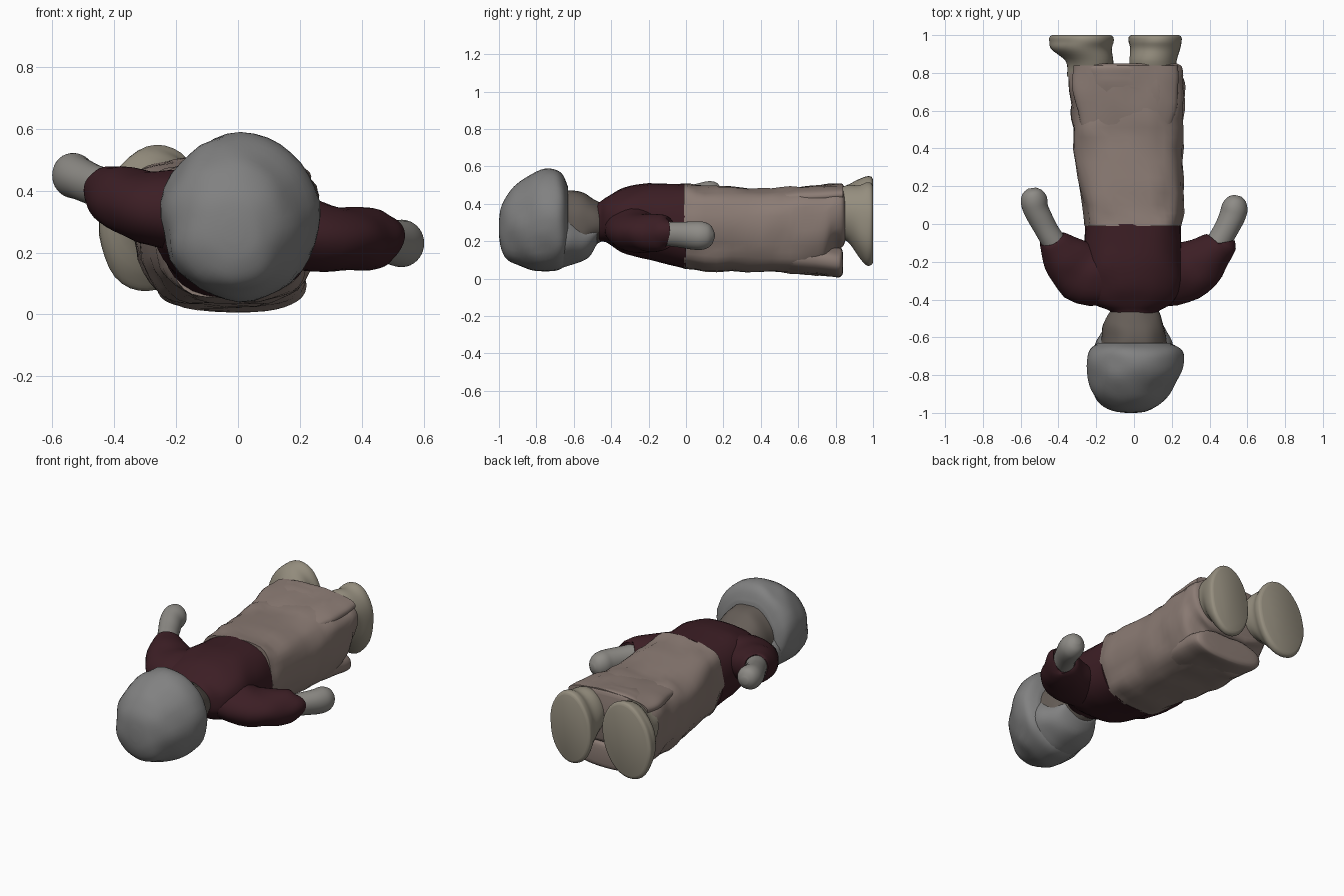
import bpy, bmesh
from math import cos, sin, pi, radians, copysign
from mathutils import Vector, noise


def material(name, rgb):
    m = bpy.data.materials.new(name)
    m.diffuse_color = (*rgb, 1)
    return m


HAIR = material("grey_hair", (0.22, 0.22, 0.22))
SKIN = material("dim_skin", (0.13, 0.11, 0.095))
HAND = material("pale_hand", (0.27, 0.26, 0.24))
TOP = material("maroon_cloth", (0.045, 0.013, 0.018))
ROBE = material("dusty_cloth", (0.26, 0.20, 0.175))
SHOE = material("pale_shoe", (0.30, 0.27, 0.21))


def spline(a, b, c, d, t):
    return 0.5 * (2 * b + (c - a) * t + (2 * a - 5 * b + 4 * c - d) * t * t
                  + (3 * b - a - 3 * c + d) * t ** 3)


def loft(name, sections, mat, power=2.0, along=None, tilt=0, taper=0, rough=0.008,
         steps=4, sides=36):
    """Skin superellipse sections (x, y, z, half width, half height); taper narrows the underside."""
    n = len(sections)
    rows = []
    for i in range(n - 1):
        ctrl = [sections[min(max(i + k, 0), n - 1)] for k in (-1, 0, 1, 2)]
        for s in range(steps):
            rows.append([spline(*v, s / steps) for v in zip(*ctrl)])
    rows.append(list(sections[-1]))
    bm = bmesh.new()
    rings = []
    for i, (x, y, z, rw, rh) in enumerate(rows):
        if along:
            tan = Vector(along)
        else:
            tan = (Vector(rows[min(i + 1, len(rows) - 1)][:3])
                   - Vector(rows[max(i - 1, 0)][:3])).normalized()
        side = tan.cross(Vector((0, 0, 1))).normalized()
        up = side.cross(tan)
        ring = []
        for k in range(sides):
            a = 2 * pi * k / sides
            u = rw * copysign(abs(cos(a)) ** (2 / power), cos(a))
            w = rh * copysign(abs(sin(a)) ** (2 / power), sin(a))
            u *= 1 + taper * min(w / rh, 0)
            u, w = u * cos(tilt) + w * sin(tilt), w * cos(tilt) - u * sin(tilt)
            off = side * u + up * w
            p = Vector((x, y, z)) + off
            p += off.normalized() * rough * noise.noise(p * 9)
            ring.append(bm.verts.new(p))
        rings.append(ring)
    for a, b in zip(rings, rings[1:]):
        for k in range(sides):
            j = (k + 1) % sides
            bm.faces.new((a[k], a[j], b[j], b[k]))
    bm.faces.new(rings[0][::-1])
    bm.faces.new(rings[-1])
    bmesh.ops.recalc_face_normals(bm, faces=bm.faces)
    me = bpy.data.meshes.new(name)
    bm.to_mesh(me)
    bm.free()
    me.materials.append(mat)
    ob = bpy.data.objects.new(name, me)
    bpy.context.collection.objects.link(ob)
    bpy.context.view_layer.objects.active = ob
    ob.select_set(True)
    bpy.ops.object.shade_smooth_by_angle(angle=radians(50))
    ob.select_set(False)
    return ob


Y = (0, 1, 0)

# Round hair cap with a turned-in front rim
loft("hair", [(-0.02, -1.0, 0.27, 0.03, 0.04), (-0.02, -0.99, 0.27, 0.09, 0.11),
              (-0.02, -0.96, 0.275, 0.15, 0.17), (-0.02, -0.9, 0.29, 0.2, 0.222),
              (0, -0.8, 0.31, 0.245, 0.265), (0.01, -0.71, 0.317, 0.255, 0.268),
              (0.01, -0.66, 0.31, 0.24, 0.245), (0, -0.63, 0.29, 0.19, 0.2)],
     HAIR, along=Y, rough=0.014)

# Hair hanging over the nape
loft("nape_hair", [(0, -0.74, 0.25, 0.22, 0.195), (0, -0.65, 0.235, 0.205, 0.17),
                   (0, -0.58, 0.215, 0.175, 0.137), (0, -0.52, 0.22, 0.145, 0.1),
                   (0, -0.475, 0.25, 0.115, 0.06)], HAIR, along=Y, rough=0.012)

# Face and jaw narrowing to the neck
loft("face", [(0, -0.7, 0.3, 0.19, 0.175), (0, -0.62, 0.3, 0.175, 0.17),
              (0, -0.55, 0.29, 0.165, 0.17), (0, -0.5, 0.3, 0.145, 0.125),
              (0, -0.45, 0.3, 0.12, 0.1)], SKIN, along=Y, rough=0.015)

# Dark jacket body
loft("torso", [(0, -0.49, 0.305, 0.11, 0.095), (0, -0.46, 0.305, 0.13, 0.105),
               (-0.01, -0.42, 0.315, 0.21, 0.125), (-0.01, -0.34, 0.31, 0.255, 0.17),
               (-0.01, -0.2, 0.305, 0.26, 0.205), (-0.005, 0, 0.278, 0.25, 0.228)],
     TOP, power=2.4, along=Y)

# Long robe narrowing underneath, with a back tail and raised front panel
loft("robe", [(-0.005, -0.01, 0.278, 0.25, 0.226), (-0.01, 0.1, 0.27, 0.262, 0.225),
              (-0.03, 0.4, 0.258, 0.29, 0.222), (-0.035, 0.6, 0.258, 0.298, 0.23),
              (-0.04, 0.73, 0.265, 0.303, 0.235), (-0.043, 0.785, 0.32, 0.3, 0.18),
              (-0.045, 0.835, 0.335, 0.297, 0.165), (-0.045, 0.85, 0.335, 0.27, 0.14)],
     ROBE, power=3.3, along=Y, taper=0.16, rough=0.02)
loft("robe_tail", [(-0.02, 0.45, 0.15, 0.21, 0.105), (-0.02, 0.65, 0.115, 0.235, 0.09),
                   (-0.02, 0.8, 0.09, 0.24, 0.08), (-0.02, 0.832, 0.09, 0.22, 0.07),
                   (-0.02, 0.84, 0.085, 0.18, 0.04)],
     ROBE, power=2.6, along=Y, rough=0.012)
loft("front_panel", [(-0.04, 0.38, 0.42, 0.2, 0.03), (-0.04, 0.6, 0.435, 0.26, 0.055),
                     (-0.045, 0.75, 0.445, 0.28, 0.055), (-0.045, 0.84, 0.45, 0.28, 0.052)],
     ROBE, power=2.4, along=Y, rough=0.012)

# Sleeves and mitten hands
arms = {
    "left": ([(-0.08, -0.28, 0.33, 0.15, 0.14), (-0.25, -0.26, 0.34, 0.165, 0.125),
              (-0.36, -0.18, 0.37, 0.13, 0.105), (-0.43, -0.10, 0.395, 0.085, 0.085),
              (-0.44, -0.085, 0.4, 0.065, 0.065)],
             [(-0.41, -0.12, 0.4, 0.065, 0.065), (-0.47, -0.02, 0.42, 0.063, 0.066),
              (-0.515, 0.07, 0.44, 0.066, 0.07), (-0.53, 0.13, 0.45, 0.07, 0.072),
              (-0.537, 0.17, 0.45, 0.052, 0.055), (-0.54, 0.19, 0.45, 0.02, 0.02)]),
    "right": ([(0.08, -0.28, 0.29, 0.15, 0.13), (0.25, -0.26, 0.25, 0.165, 0.11),
               (0.36, -0.2, 0.242, 0.135, 0.1), (0.45, -0.12, 0.245, 0.092, 0.094),
               (0.46, -0.105, 0.245, 0.07, 0.07)],
              [(0.43, -0.13, 0.24, 0.065, 0.065), (0.485, -0.03, 0.236, 0.064, 0.07),
               (0.52, 0.04, 0.23, 0.068, 0.075), (0.535, 0.09, 0.23, 0.068, 0.074),
               (0.545, 0.13, 0.23, 0.05, 0.055), (0.55, 0.15, 0.23, 0.02, 0.02)]),
}
for label, (sleeve, hand) in arms.items():
    loft(f"{label}_sleeve", sleeve, TOP, rough=0.012)
    loft(f"{label}_hand", hand, HAND, rough=0.004)

# Flared shoes with flat oval soles
for label, ax, x, z, rw, rh, tilt in (("left", -0.235, -0.278, 0.313, 0.166, 0.236, 0.18),
                                      ("right", 0.10, 0.112, 0.29, 0.14, 0.222, 0.08)):
    loft(f"{label}_shoe", [(ax, 0.78, 0.34, 0.12, 0.13), (ax, 0.86, 0.35, 0.125, 0.15),
                           (x, 0.925, z + 0.015, rw * 0.95, rh * 0.87),
                           (x, 0.965, z, rw, rh), (x, 0.99, z, rw * 0.99, rh * 0.99),
                           (x, 1.0, z, rw * 0.9, rh * 0.92)],
         SHOE, along=Y, tilt=tilt, rough=0.005)
